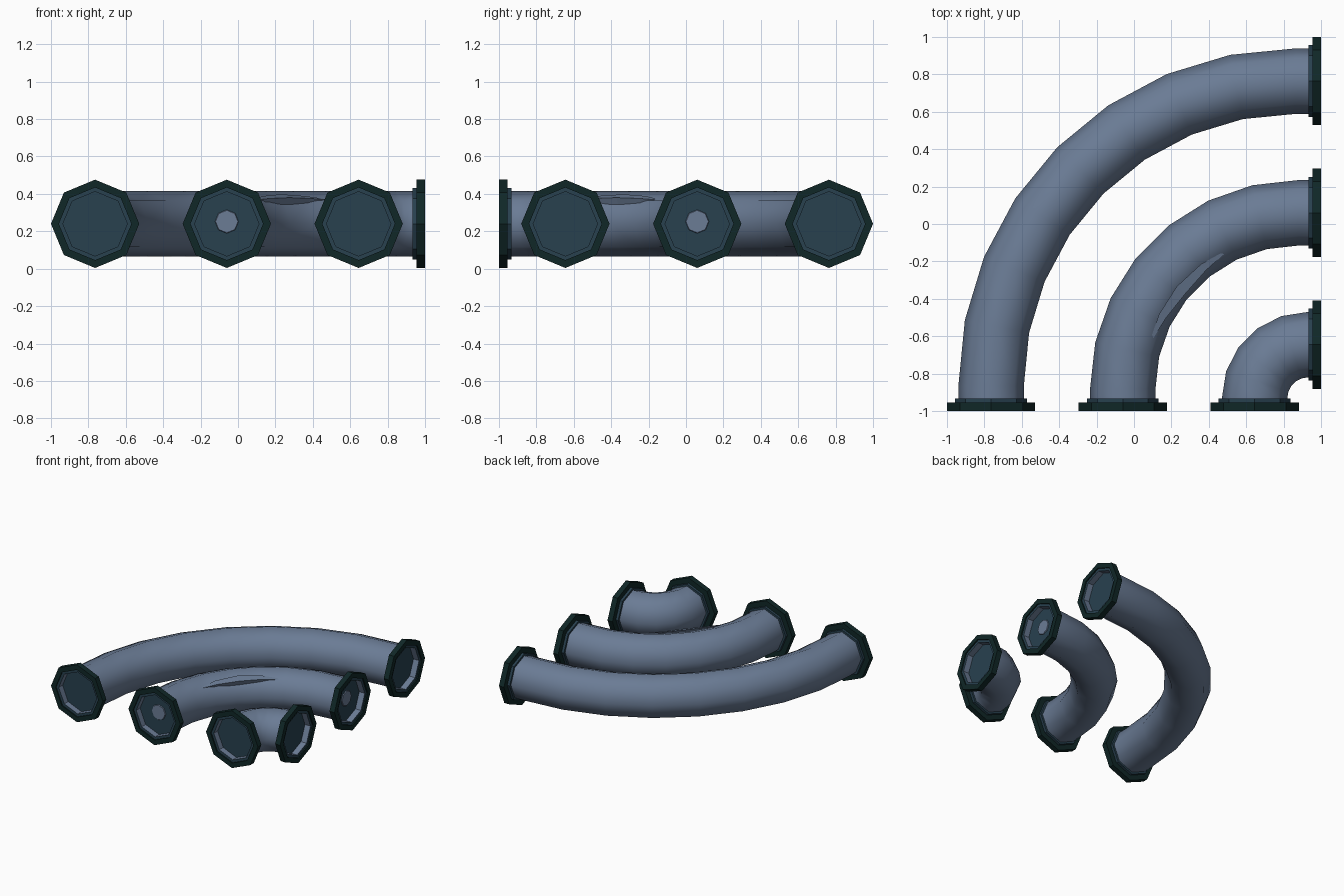
import bpy, bmesh
from math import sin, cos, pi, radians

cube = bpy.data.objects.get("Cube")
if cube:
    bpy.data.objects.remove(cube)

SIDES = 8
Z = 0.24          # height of every pipe's centre line
PIPE_R = 0.175


def material(name, rgb):
    m = bpy.data.materials.new(name)
    m.use_nodes = True
    color = (*rgb, 1)
    m.diffuse_color = color
    bsdf = next(n for n in m.node_tree.nodes if n.type == 'BSDF_PRINCIPLED')
    bsdf.inputs["Base Color"].default_value = color
    bsdf.inputs["Roughness"].default_value = 0.7
    return m


PIPE = material("slate_blue", (0.145, 0.2, 0.3))
DARK = material("dark_green", (0.005, 0.02, 0.02))
TEAL = material("deep_teal", (0.021, 0.052, 0.078))
MATS = [PIPE, DARK, TEAL]


def loft(name, rings, mats=(), smooth=False, open_ends=False):
    """Skin a list of point rings; mats gives the material of each band."""
    bm = bmesh.new()
    loops = [[bm.verts.new(p) for p in ring] for ring in rings]
    for i, (a, b) in enumerate(zip(loops, loops[1:])):
        n = len(a)
        for k in range(n):
            f = bm.faces.new((a[k], a[(k + 1) % n], b[(k + 1) % n], b[k]))
            f.smooth = smooth
            f.material_index = mats[i] if mats else 0
    caps = [bm.faces.new(loops[0]), bm.faces.new(loops[-1])]
    for cap in caps:
        cap.material_index = mats[0] if mats else 0
    bmesh.ops.recalc_face_normals(bm, faces=bm.faces)
    if open_ends:
        bmesh.ops.delete(bm, geom=caps, context='FACES_ONLY')
    me = bpy.data.meshes.new(name)
    bm.to_mesh(me)
    bm.free()
    for m in MATS:
        me.materials.append(m)
    ob = bpy.data.objects.new(name, me)
    bpy.context.scene.collection.objects.link(ob)
    return ob


def circle():
    return [(cos(2 * pi * k / SIDES), sin(2 * pi * k / SIDES)) for k in range(SIDES)]


def end_ring(cx, r, t, side, dz=0):
    """Ring at depth t behind the front end, or mirrored to the left end."""
    pts = [(cx + r * c, -1 + t, Z + dz + r * s) for c, s in circle()]
    return [(-y, -x, z) for x, y, z in pts] if side else pts


def pipe(name, cx, centre, steps):
    """Quarter bend with short straight ends."""
    bend = centre - cx
    rings = [end_ring(cx, PIPE_R, 0.05, 0)]
    for i in range(steps + 1):
        a = pi / 2 * i / steps
        rings.append([(centre - (bend - PIPE_R * c) * cos(a),
                       -centre + (bend - PIPE_R * c) * sin(a),
                       Z + PIPE_R * s) for c, s in circle()])
    rings.append(end_ring(cx, PIPE_R, 0.05, 1))
    loft(name, rings, smooth=True, open_ends=True)


# Flange outline: radius, depth, material of the band that follows
FLANGE = [(0.172, 0.06, 0), (0.172, 0.01, 2), (0.194, 0.01, 1), (0.194, 0, 1),
          (0.236, 0, 1), (0.236, 0.045, 1), (0.192, 0.045, 2), (0.192, 0.066, 2),
          (0.165, 0.066, 2)]


def flange(name, cx, side):
    ob = loft(name, [end_ring(cx, r, t, side) for r, t, _ in FLANGE],
              [m for _, _, m in FLANGE[:-1]])
    # both end caps are the teal closing plate
    for f in ob.data.polygons:
        if len(f.vertices) == SIDES:
            f.material_index = 2


for size, cx, centre, steps in [("large", -0.764, 0.866, 8),
                                ("medium", -0.06, 0.88, 7),
                                ("small", 0.645, 0.93, 5)]:
    pipe(size + "_pipe", cx, centre, steps)
    for side, label in enumerate(("front", "left")):
        flange(f"{size}_{label}_flange", cx, side)

# Round studs on the closing plates of the medium pipe
for side, label in enumerate(("front", "left")):
    loft(f"medium_{label}_stud",
         [end_ring(-0.06, r, t, side, 0.012) for r, t in ((0.064, 0.062), (0.06, 0.053))])

# Thin ridge on the upper inside of the medium bend
ridge = []
root, section = (0.835, 0.365), [(0.85, 0.398), (0.79, 0.38), (0.805, 0.342)]
STEPS = 4
for i in range(STEPS + 1):
    a = radians(16 + 48 * i / STEPS)
    w = max(sin(pi * i / STEPS), 0.03)
    pts = [(root[0] + (r - root[0]) * w, root[1] + (z - root[1]) * w) for r, z in section]
    ridge.append([(0.88 - r * cos(a), -0.88 + r * sin(a), z) for r, z in pts])
loft("medium_pipe_ridge", ridge)
